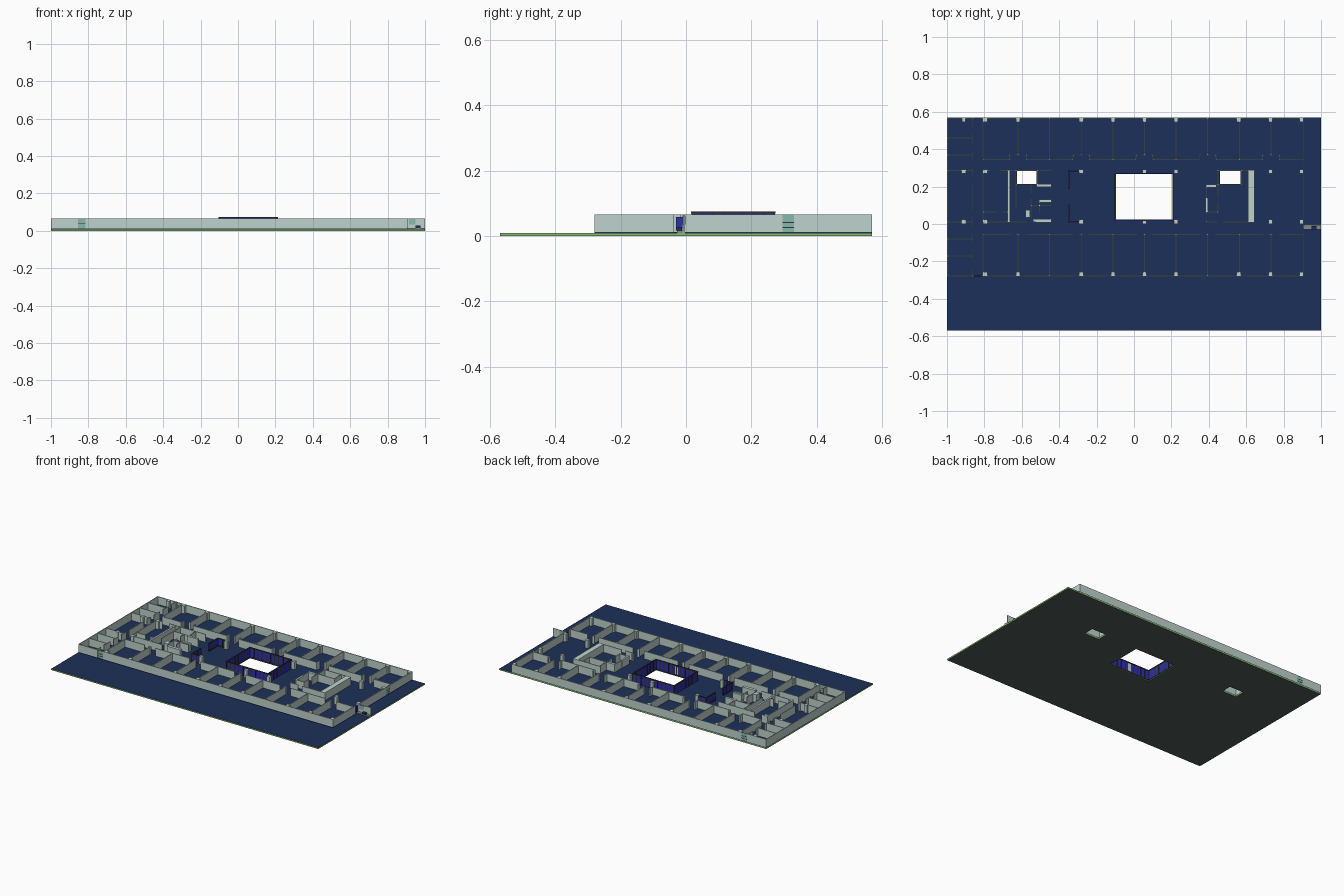
import bpy, bmesh

if "Cube" in bpy.data.objects:
    bpy.data.objects.remove(bpy.data.objects["Cube"])

def mat(name, r, g, b):
    m = bpy.data.materials.new(name)
    m.diffuse_color = (r, g, b, 1)
    m.use_nodes = True
    m.node_tree.nodes["Principled BSDF"].inputs["Base Color"].default_value = m.diffuse_color
    return m

WALL = mat("wall_paint", 0.52, 0.65, 0.61)
NAVY = mat("navy_floor", 0.012, 0.03, 0.1)
GREEN = mat("green_edge", 0.25, 0.5, 0.15)
UNDER = mat("underside", 0.08, 0.11, 0.10)
BLUE = mat("blue_glass", 0.03, 0.03, 0.4)
DARK = mat("dark_frame", 0.03, 0.03, 0.035)
TEAL = mat("teal_glass", 0.25, 0.48, 0.42)
GREY = mat("grey_step", 0.25, 0.26, 0.26)

Z0, Z1, T = 0.012, 0.065, 0.005
HOLES = [(-0.625, -0.52, 0.215, 0.285), (-0.1, 0.21, 0.02, 0.27), (0.46, 0.57, 0.215, 0.285)]

def boxes(name, items, m):
    """One object out of many (x0, x1, y0, y1, z0, z1) boxes."""
    bm = bmesh.new()
    for x0, x1, y0, y1, z0, z1 in items:
        vs = bmesh.ops.create_cube(bm, size=1)["verts"]
        for v in vs:
            v.co = (x1 if v.co.x > 0 else x0, y1 if v.co.y > 0 else y0, z1 if v.co.z > 0 else z0)
    return finish(name, bm, [m])

def finish(name, bm, mats):
    bmesh.ops.recalc_face_normals(bm, faces=bm.faces)
    me = bpy.data.meshes.new(name)
    bm.to_mesh(me)
    bm.free()
    for m in mats:
        me.materials.append(m)
    ob = bpy.data.objects.new(name, me)
    bpy.context.collection.objects.link(ob)
    return ob

def slab(name, x0, x1, y0, y1, z0, z1, mats):
    """Plate with the atrium and shaft openings left out."""
    xs = sorted({x0, x1} | {h[i] for h in HOLES for i in (0, 1)})
    ys = sorted({y0, y1} | {h[i] for h in HOLES for i in (2, 3)})
    bm = bmesh.new()
    for a, b in zip(xs, xs[1:]):
        for c, d in zip(ys, ys[1:]):
            mx, my = (a + b) / 2, (c + d) / 2
            if not any(h[0] < mx < h[1] and h[2] < my < h[3] for h in HOLES):
                bm.faces.new([bm.verts.new(p) for p in ((a, c, z0), (b, c, z0), (b, d, z0), (a, d, z0))])
    bmesh.ops.remove_doubles(bm, verts=bm.verts, dist=1e-5)
    ext = bmesh.ops.extrude_face_region(bm, geom=list(bm.faces), use_keep_orig=True)
    for v in ext["geom"]:
        if isinstance(v, bmesh.types.BMVert):
            v.co.z = z1
    bmesh.ops.recalc_face_normals(bm, faces=bm.faces)
    for f in bm.faces:
        f.material_index = 1 if f.normal.z > 0.5 else 2 if f.normal.z < -0.5 else 0
    return finish(name, bm, mats)

def hw(y, x0, x1, gaps=(), g=0.032):
    """Wall along x with door gaps centred at the given places."""
    out, a = [], x0
    for c in sorted(gaps):
        out.append((a, c - g / 2, y - T / 2, y + T / 2, Z0, Z1))
        a = c + g / 2
    return out + [(a, x1, y - T / 2, y + T / 2, Z0, Z1)]

def vw(x, y0, y1, gaps=(), g=0.032):
    """Wall along y with door gaps."""
    return [(x - T / 2, x + T / 2, b[0], b[1], Z0, Z1) for b in hw(0, y0, y1, gaps, g)]

# ground plate and building floor
slab("ground_plate", -1, 1, -0.57, 0.57, 0, 0.009, [GREEN, NAVY, UNDER])
slab("building_floor", -1, 0.907, -0.28, 0.57, 0.009, Z0, [NAVY, NAVY, NAVY])

# outer walls, with gaps at the corridor ends
e = T / 2
boxes("outer_walls",
      hw(0.57 - e, -1, 0.907, [-0.835], 0.04) + hw(-0.278, -1, 0.907, [-0.835], 0.04)
      + vw(-1 + e, -0.28, 0.57)
      + vw(0.905, -0.28, 0.57, [-0.02, 0.3125], 0.035), WALL)

# rooms along the back and front
P = [-0.62 + 0.169 * i for i in range(9)]
back, front = vw(-0.807, 0.345, 0.568), vw(-0.807, -0.278, -0.055)
for i, x in enumerate(P):
    back += vw(x, 0.37 if i % 2 == 0 else 0.345, 0.568)
    front += vw(x, -0.278, -0.055)
x = -0.807
for p in P[::2]:
    back += hw(0.345, x, p - 0.045) + hw(0.37, p - 0.045, p + 0.045, [p - 0.022, p + 0.022], 0.03)
    back += vw(p - 0.045, 0.345, 0.37) + vw(p + 0.045, 0.345, 0.37)
    x = p + 0.045
back += hw(0.345, x, 0.905)
front += hw(-0.055, -0.807, 0.905, [p + s for p in P[::2] for s in (-0.025, 0.025)])
boxes("back_room_walls", back, WALL)
boxes("front_room_walls", front, WALL)

# left wing of small offices
wing = vw(-0.862, -0.278, 0.568, [-0.22, -0.12, -0.035, 0.05, 0.24, 0.315, 0.41, 0.5])
for y in (0.46, 0.37, 0.285, 0.01, -0.08, -0.17):
    wing += hw(y, -1, -0.862)
boxes("left_wing_walls", wing, WALL)

# left service core
core = hw(0.285, -0.807, -0.44, [-0.74], 0.05) + hw(0.01, -0.807, -0.44, [-0.55], 0.05)
core += vw(-0.807, 0.01, 0.285) + hw(0.065, -0.807, -0.67, [-0.72])
core += vw(-0.63, 0.08, 0.285) + vw(-0.515, 0.205, 0.285) + hw(0.21, -0.63, -0.44)
core += vw(-0.55, 0.03, 0.21, [0.15]) + vw(-0.505, 0.06, 0.13) + hw(0.1, -0.55, -0.44)
core += [(-0.676, -0.664, 0.01, 0.285, Z0, Z1), (-0.52, -0.44, 0.198, 0.213, Z0, Z1),
         (-0.505, -0.44, 0.115, 0.13, Z0, Z1), (-0.58, -0.555, 0.035, 0.075, Z0, Z1),
         (-0.54, -0.44, 0.01, 0.028, Z0, Z1)]
boxes("left_core_walls", core, WALL)

# right service core
core = hw(0.285, 0.44, 0.645) + hw(0.01, 0.385, 0.645, [0.46], 0.03)
core += vw(0.45, 0.06, 0.285, [0.13]) + vw(0.575, 0.205, 0.285) + hw(0.21, 0.385, 0.575)
core += vw(0.388, 0.01, 0.21, [0.04]) + hw(0.065, 0.385, 0.45)
core += [(0.61, 0.645, 0.01, 0.285, Z0, Z1), (0.385, 0.44, 0.195, 0.21, Z0, Z1),
         (0.383, 0.395, 0.065, 0.14, Z0, Z1)]
boxes("right_core_walls", core, WALL)

# structural columns
c = 0.011
CX = [-0.795, -0.62, -0.282, -0.113, 0.056, 0.225, 0.56, 0.73, 0.895]
cols = [(x - c, x + c, y - c, y + c, Z0, Z1) for x in CX for y in (0.556, -0.267)]
cols += [(x - c, x + c, y - c, y + c, Z0, Z1)
         for x in (-0.91, -0.795, -0.282, 0.056, 0.225, 0.73, 0.895) for y in (0.28, 0.012)]
cols += [(-0.92, -0.9, 0.545, 0.565, Z0, Z1)]
boxes("columns", cols, WALL)

# glazed panels with posts and rails
def glazing(name, runs, z0, z1, n):
    glass, frame = [], []
    for x0, y0, x1, y1 in runs:
        xa, xb, ya, yb = min(x0, x1), max(x0, x1), min(y0, y1), max(y0, y1)
        glass.append((xa - .0015, xb + .0015, ya - .0015, yb + .0015, z0, z1))
        for za in (z0, z1 - 0.006):
            frame.append((xa - .004, xb + .004, ya - .004, yb + .004, za, za + 0.006))
        k = max(1, round(max(xb - xa, yb - ya) * n))
        for i in range(k + 1):
            px, py = xa + (xb - xa) * i / k, ya + (yb - ya) * i / k
            frame.append((px - .003, px + .003, py - .003, py + .003, z0, z1))
    boxes(name + "_glass", glass, BLUE)
    boxes(name + "_frame", frame, DARK)

a0, a1, b0, b1 = -0.1, 0.21, 0.02, 0.27
glazing("atrium", [(a0, b0, a1, b0), (a0, b1, a1, b1), (a0, b0, a0, b1), (a1, b0, a1, b1)], 0.004, 0.075, 32)
glazing("lobby_screen", [(-0.35, 0.01, -0.35, 0.1), (-0.35, 0.19, -0.35, 0.285),
                         (-0.35, 0.285, -0.28, 0.285), (-0.35, 0.01, -0.28, 0.01)], Z0, Z1, 32)

# windows closing the corridor ends
win, bars = [], []
for y in (0.568, -0.278):
    win += [(-0.855, -0.815, y - .001, y + .001, Z0, Z1)]
    bars += [(-0.855, -0.815, y - .002, y + .002, z, z + .002) for z in (0.025, 0.04)]
win += [(0.904, 0.906, 0.295, 0.33, Z0, Z1)]
bars += [(0.903, 0.907, 0.295, 0.33, z, z + .002) for z in (0.025, 0.04)]
boxes("corridor_windows", win, TEAL)
boxes("corridor_window_bars", bars, DARK)

# side entrance: stub wall, door and step
boxes("entrance_wall", [(0.905, 1, -0.008, -0.003, 0.009, Z1)], WALL)
boxes("entrance_window", [(0.915, 0.95, -0.011, -0.002, 0.035, 0.062)], TEAL)
boxes("entrance_door", [(0.903, 0.907, -0.03, -0.01, 0.02, 0.058)], BLUE)
boxes("entrance_step", [(0.905, 1, -0.028, -0.008, 0.009, 0.016)], GREY)
boxes("entrance_block", [(0.95, 0.975, -0.03, -0.012, 0.016, 0.028)], NAVY)
